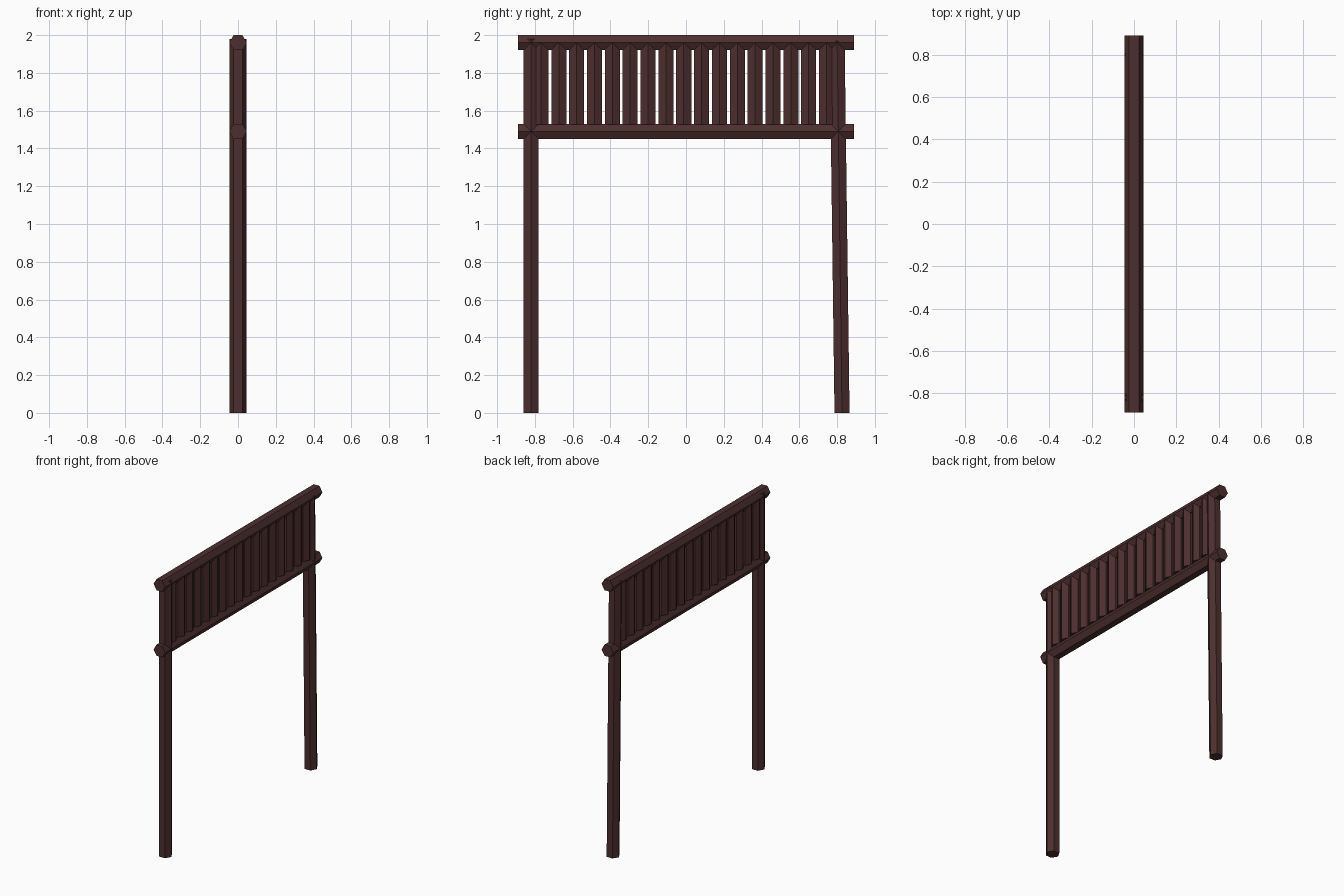
import bpy, math
from mathutils import Vector

cube = bpy.data.objects.get("Cube")
if cube:
    bpy.data.objects.remove(cube, do_unlink=True)

# Dark stained wood
wood = bpy.data.materials.new("dark_brown_wood")
wood.use_nodes = True
colour = (0.075, 0.028, 0.028, 1)
wood.diffuse_color = colour
wood.node_tree.nodes["Principled BSDF"].inputs["Base Color"].default_value = colour

RADIUS = 0.046


def log(name, start, end):
    """Six-sided log from start to end in the plane x = 0, with corners facing +x and -x."""
    start, end = Vector(start), Vector(end)
    axis = end - start
    bpy.ops.mesh.primitive_cylinder_add(
        vertices=6, radius=RADIUS, depth=axis.length,
        location=(start + end) / 2)
    obj = bpy.context.object
    obj.name = name
    # Turn a corner onto the x axis
    corner = obj.data.vertices[0].co
    turn = -math.atan2(corner.y, corner.x)
    lean = math.atan2(-axis.y, axis.z)
    for v in obj.data.vertices:
        x, y = v.co.x, v.co.y
        v.co.x = x * math.cos(turn) - y * math.sin(turn)
        v.co.y = x * math.sin(turn) + y * math.cos(turn)
    obj.rotation_euler = (lean, 0, 0)
    obj.data.materials.append(wood)
    return obj


# Posts: one upright, one leaning slightly
log("front_post", (0, -0.82, 0), (0, -0.82, 1.98))
log("back_post", (0, 0.826, 0), (0, 0.80, 1.97))

# Horizontal rails
for name, z in (("lower_rail", 1.49), ("upper_rail", 1.96)):
    log(name, (0, -0.89, z), (0, 0.89, z))

# Row of upright slats between the rails
for i in range(17):
    y = -0.768 + i * 0.0945
    log(f"slat_{i + 1}", (0, y, 1.528), (0, y, 1.96))
